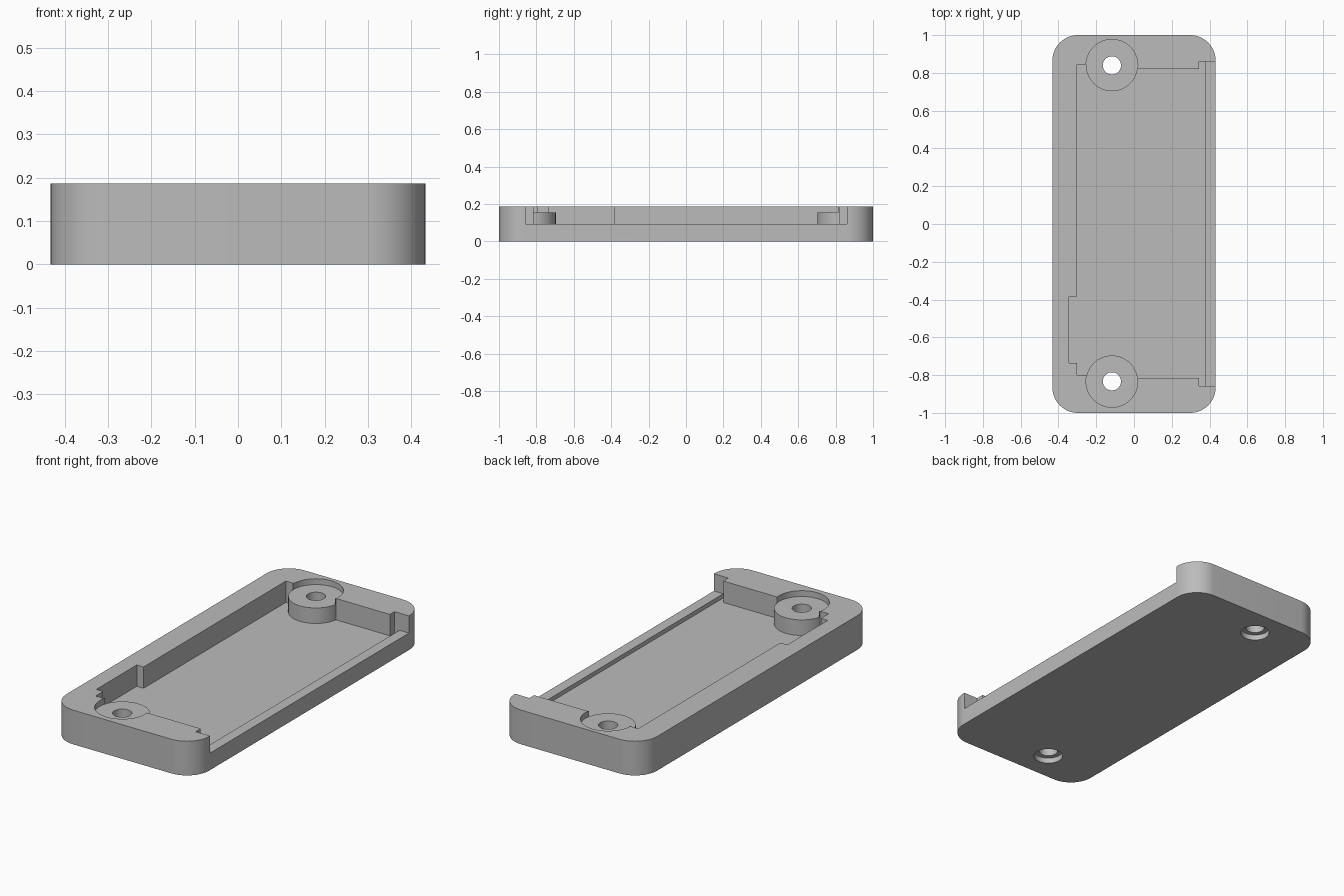
import bpy, bmesh, math

cube = bpy.data.objects.get("Cube")
if cube:
    bpy.data.objects.remove(cube, do_unlink=True)

HALF_X, HALF_Y, TOP = 0.432, 1.0, 0.187
FLOOR, LIP, BOSS_TOP = 0.07, 0.093, 0.155
SCREWS = [(-0.117, 0.84), (-0.117, -0.833)]
ABOVE = 0.3

grey = bpy.data.materials.new("plain grey")
grey.use_nodes = True
grey.diffuse_color = (0.5, 0.5, 0.5, 1)
grey.node_tree.nodes["Principled BSDF"].inputs["Base Color"].default_value = (0.5, 0.5, 0.5, 1)


def prism(name, outline, z0, z1):
    """Extrude a counter-clockwise outline from z0 to z1."""
    bm = bmesh.new()
    face = bm.faces.new([bm.verts.new((x, y, z0)) for x, y in outline])
    out = bmesh.ops.extrude_face_region(bm, geom=[face])
    for v in out["geom"]:
        if isinstance(v, bmesh.types.BMVert):
            v.co.z = z1
    bmesh.ops.recalc_face_normals(bm, faces=bm.faces)
    mesh = bpy.data.meshes.new(name)
    bm.to_mesh(mesh)
    bm.free()
    mesh.materials.append(grey)
    obj = bpy.data.objects.new(name, mesh)
    bpy.context.collection.objects.link(obj)
    return obj


def arc(cx, cy, r, start, sweep, n):
    return [(cx + r * math.cos(start + sweep * i / n),
             cy + r * math.sin(start + sweep * i / n)) for i in range(n + 1)]


def cylinder(name, centre, r, z0, z1):
    return prism(name, arc(*centre, r, 0, math.tau, 64)[:-1], z0, z1)


def rect(x0, x1, y0, y1):
    return [(x0, y0), (x1, y0), (x1, y1), (x0, y1)]


def cut(target, cutter):
    """Subtract the cutter, then discard it."""
    mod = target.modifiers.new("cut", "BOOLEAN")
    mod.operation, mod.solver, mod.object = "DIFFERENCE", "EXACT", cutter
    graph = bpy.context.evaluated_depsgraph_get()
    mesh = bpy.data.meshes.new_from_object(target.evaluated_get(graph))
    target.modifiers.clear()
    target.data = mesh
    bpy.data.objects.remove(cutter, do_unlink=True)


# Tray block with rounded vertical corners
R = 0.135
outline = []
for i, (sx, sy) in enumerate([(1, 1), (-1, 1), (-1, -1), (1, -1)]):
    outline += arc(sx * (HALF_X - R), sy * (HALF_Y - R), R, i * math.pi / 2, math.pi / 2, 16)
tray = prism("tray", outline, 0, TOP)

# Pocket with a side notch and cover slots, leaving the screw bosses standing
pocket = prism("pocket_cutter", [
    (-0.302, -0.80), (-0.117, -0.80), (-0.117, -0.815), (0.345, -0.815),
    (0.345, -0.858), (0.375, -0.858), (0.375, 0.86), (0.345, 0.86),
    (0.345, 0.82), (-0.117, 0.82), (-0.117, 0.845), (-0.302, 0.845),
    (-0.302, -0.385), (-0.343, -0.385), (-0.343, -0.735), (-0.302, -0.735),
], FLOOR, ABOVE)
for c in SCREWS:
    cut(pocket, cylinder("boss_cutter", c, 0.137, 0, 0.5))
cut(tray, pocket)

# Low lip along the open side
cut(tray, prism("lip_cutter", rect(0.36, 0.6, -0.858, 0.86), LIP, ABOVE))

# Round recesses above the bosses, through holes and underside counterbores
for c in SCREWS:
    cut(tray, cylinder("recess_cutter", c, 0.137, BOSS_TOP, ABOVE))
    cut(tray, cylinder("hole_cutter", c, 0.048, -0.1, ABOVE))
    cut(tray, cylinder("counterbore_cutter", c, 0.074, -0.1, 0.03))

tray.data.name = "tray"
bpy.ops.object.select_all(action="DESELECT")
tray.select_set(True)
bpy.context.view_layer.objects.active = tray
bpy.ops.object.shade_smooth_by_angle(angle=math.radians(30))
